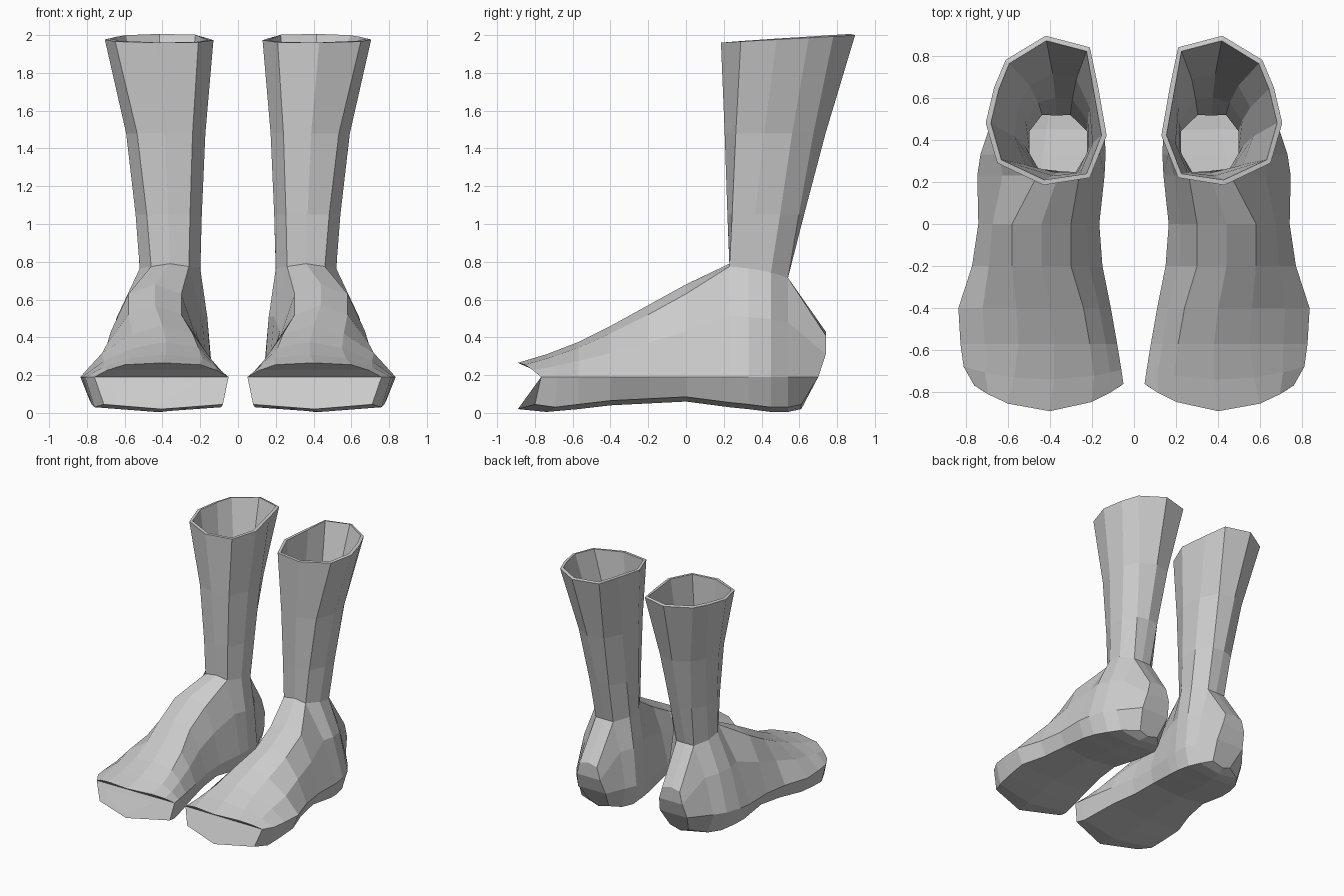
import bpy, bmesh

if "Cube" in bpy.data.objects:
    bpy.data.objects.remove(bpy.data.objects["Cube"])

# Foot stations, toe to heel:
# y, inner x, outer x, sole z, top z, ridge x, ridge half width, shoulder drop, end bow
STATIONS = [
    (-.89, .05, .76, .02, .265, .40, .20, .01, .13),
    (-.74, .06, .81, .005, .31, .38, .19, .02, .05),
    (-.57, .08, .825, .02, .375, .38, .17, .03, 0),
    (-.40, .11, .835, .04, .46, .40, .16, .04, 0),
    (-.20, .15, .77, .05, .57, .44, .14, .05, 0),
    (.00, .165, .74, .06, .68, .44, .14, .05, 0),
    (.23, .14, .745, .03, .79, .36, .10, .015, 0),
    (.33, .135, .73, .02, .775, .36, .16, .01, 0),
    (.45, .14, .69, .005, .755, .36, .16, .01, 0),
    (.54, .18, .63, .005, .715, .37, .08, 0, 0),
    (.74, .25, .50, .02, .43, .38, .08, .02, 0),
]
# Shaft rim seen from above, front centre round the outer side
RIM = [(.43, .185), (.65, .29), (.705, .48), (.665, .65), (.61, .78),
       (.42, .895), (.21, .84), (.17, .65), (.13, .42), (.21, .22)]


def section(i):
    """Ten-point cross-section of the foot at one station."""
    y, xi, xo, zb, zt, xc, w, drop, bow = STATIONS[i]
    zw = min(.19, zt - .06)
    zs = zt - drop
    zm = zw + .55 * (zs - zw)
    inner, outer = xc - w, xc + w
    pts = [((xi + xo) / 2, zb), (xo - .05, zb + .025), (xo, zw),
           (xo + .42 * (outer - xo), zm), (outer, zs), (xc, zt), (inner, zs),
           (xi + .42 * (inner - xi), zm), (xi, zw), (xi + .03, zb + .025)]
    heel = i == len(STATIONS) - 1
    result = []
    for j, (x, z) in enumerate(pts):
        py = y + bow * ((x - .41) / .36) ** 2
        if heel:
            py -= .13 if j in (0, 1, 9) else .04 if j in (2, 8) else 0
        result.append((x, py, z))
    return result


bm = bmesh.new()

# Foot, left open at the ankle
S = [[bm.verts.new(p) for p in section(i)] for i in range(len(STATIONS))]
for i in range(len(S) - 1):
    a, b = S[i], S[i + 1]
    for j in range(10):
        if i in (6, 7, 8) and j in (4, 5):
            continue
        k = (j + 1) % 10
        bm.faces.new((b[j], b[k], a[k], a[j]))

# Toe and heel ends
for ids in ((9, 0, 1, 2, 8), (2, 3, 7, 8), (3, 4, 5, 6, 7)):
    bm.faces.new([S[0][j] for j in ids])
    bm.faces.new([S[-1][j] for j in reversed(ids)])

# Shaft flaring from the ankle to the rim
ankle = [S[6][5], S[6][4], S[7][4], S[8][4], S[9][4],
         S[9][5], S[9][6], S[8][6], S[7][6], S[6][6]]
low = ankle
for tx, ty, z in ((.12, .24, 1.05), (.39, .56, 1.48), (1, 1, None)):
    high = []
    for v, (rx, ry) in zip(ankle, RIM):
        high.append(bm.verts.new((v.co.x + tx * (rx - v.co.x),
                                  v.co.y + ty * (ry - v.co.y),
                                  z or 1.95 + .055 * ry)))
    for j in range(10):
        k = (j + 1) % 10
        bm.faces.new((low[j], low[k], high[k], high[j]))
    low = high

bmesh.ops.delete(bm, geom=[v for v in bm.verts if not v.link_faces], context='VERTS')
mesh = bpy.data.meshes.new("boots")
bm.to_mesh(mesh)
bm.free()
boots = bpy.data.objects.new("boots", mesh)
bpy.context.collection.objects.link(boots)

# Wall thickness, then the opposite boot
wall = boots.modifiers.new("wall", 'SOLIDIFY')
wall.thickness = .025
wall.offset = -1
pair = boots.modifiers.new("pair", 'MIRROR')
pair.use_axis[0] = True
pair.use_mirror_merge = False
